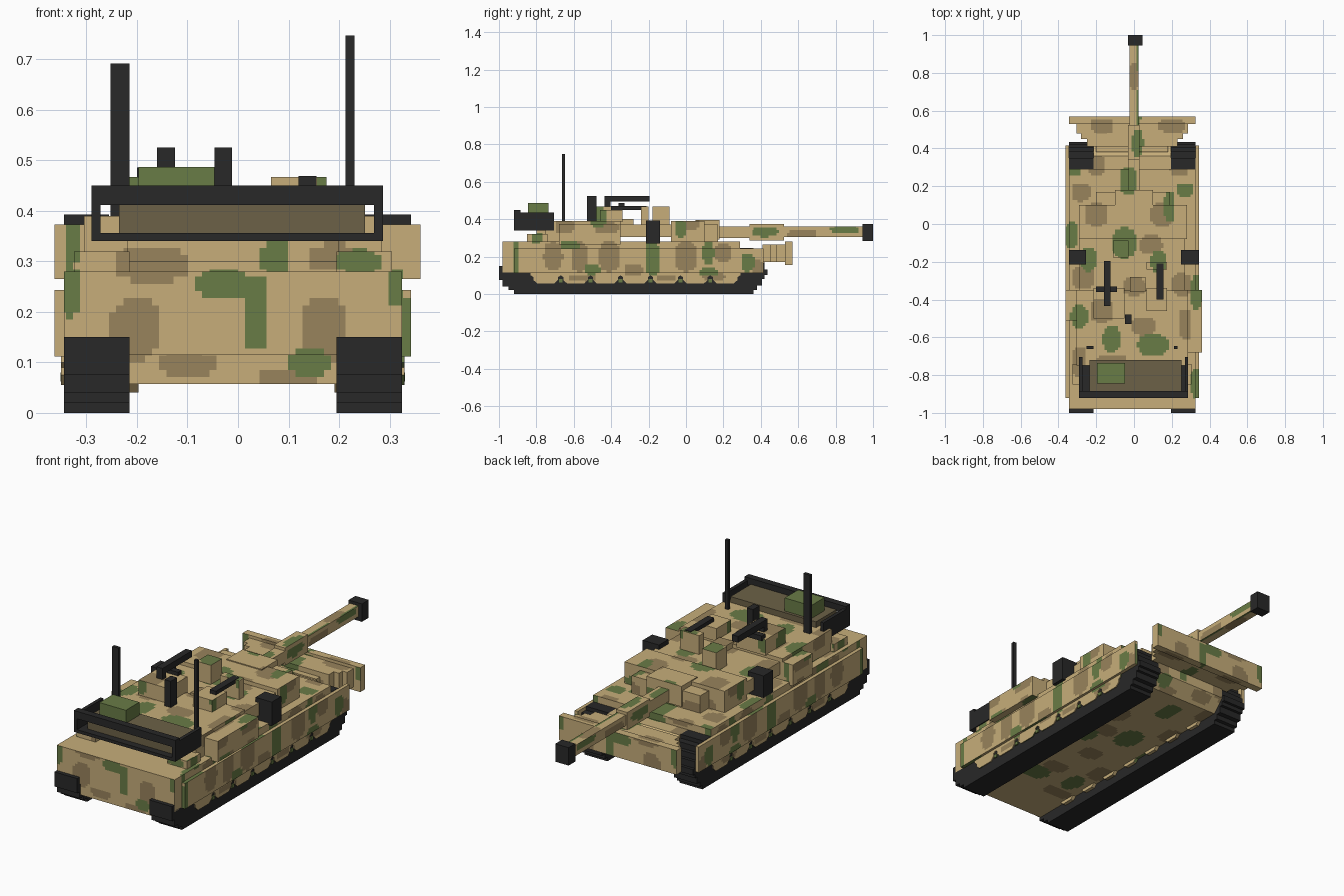
import bpy, bmesh, math
from mathutils import Vector

old = bpy.data.objects.get("Cube")
if old:
    bpy.data.objects.remove(old, do_unlink=True)


def material(name, rgb):
    lin = [((c / 255 + 0.055) / 1.055) ** 2.4 for c in rgb] + [1]
    m = bpy.data.materials.new(name)
    m.use_nodes = True
    m.diffuse_color = lin
    m.node_tree.nodes["Principled BSDF"].inputs["Base Color"].default_value = lin
    return m


TAN = material("camo tan", (199, 174, 122))
BROWN = material("camo brown", (152, 131, 92))
GREEN = material("camo green", (105, 124, 70))
BLACK = material("dark rubber and steel", (40, 40, 40))
CANVAS = material("stowed canvas", (108, 97, 71))
CAMO = [TAN, BROWN, GREEN]

# Camouflage patches: centre and half size (u, v, ru, rv)
SIDE = {
    1: [(-.71, .2, .05, .075), (-.57, .2, .045, .08), (-.41, .2, .055, .08),
        (.0, .2, .06, .08), (.2, .22, .04, .05), (-.28, .13, .05, .03), (.38, .14, .03, .04),
        (-.65, .36, .05, .035), (-.42, .35, .06, .03), (.03, .37, .04, .03), (.62, .32, .08, .02),
        (.15, .09, .06, .02), (-.55, .085, .07, .02), (-.1, .085, .05, .02)],
    2: [(-.91, .19, .02, .09), (-.62, .26, .05, .025), (-.18, .19, .038, .09), (-.5, .13, .04, .025),
        (.12, .22, .03, .06), (.33, .17, .035, .05), (-.47, .41, .04, .06), (-.03, .35, .025, .05),
        (.42, .33, .07, .025), (.85, .345, .08, .015), (-.8, .3, .03, .03), (.12, .12, .05, .02)]}
FRONT = {
    1: [(-.205, .165, .048, .06), (.17, .165, .048, .06), (-.17, .295, .07, .035),
        (.19, .31, .05, .025), (-.1, .095, .055, .022), (.1, .072, .06, .012)],
    2: [(-.03, .255, .055, .028), (.035, .2, .027, .07), (.075, .31, .028, .035),
        (-.33, .24, .018, .05), (.315, .25, .018, .035), (.14, .1, .04, .025), (.335, .16, .015, .07),
        (.24, .3, .045, .02), (-.33, .34, .015, .05), (-.2, .45, .03, .05), (.168, .46, .014, .03)]}
TOP = {
    1: [(-.2, .05, .06, .06), (-.2, .31, .05, .05), (.24, .3, .05, .05), (.15, .05, .06, .06),
        (-.17, -.46, .06, .06), (.05, -.54, .06, .05), (-.12, -.73, .08, .04), (.27, -.53, .035, .08),
        (-.27, -.28, .06, .06), (.25, -.32, .05, .06), (-.17, .52, .06, .04), (.2, .52, .07, .035),
        (-.29, -.73, .04, .08), (0, .78, .03, .07), (0, -.33, .06, .05), (.09, -.11, .06, .05),
        (-.28, .17, .05, .05)],
    2: [(-.05, -.1, .06, .08), (.19, .09, .03, .08), (.1, -.64, .08, .055), (-.12, -.61, .045, .07),
        (.33, -.36, .03, .09), (-.29, -.49, .045, .06), (.02, .43, .03, .07), (-.33, -.06, .035, .07),
        (.13, -.2, .04, .06), (-.03, .23, .045, .07), (.33, -.84, .03, .08), (.025, .62, .012, .1),
        (-.24, -.19, .04, .06), (.022, .88, .012, .07), (-.31, .3, .03, .05), (.27, .18, .04, .04)]}


def camo_index(f):
    n, c = f.normal, f.calc_center_median()
    if abs(n.z) > .7:
        u, v, patches = c.x, c.y, TOP
    elif abs(n.x) > .7:
        u, v, patches = c.y, c.z, SIDE
    else:
        u, v, patches = c.x, c.z, FRONT
    for k in (2, 1):
        if any(abs((u - a) / p) ** 3 + abs((v - b) / q) ** 3 < 1 for a, b, p, q in patches[k]):
            return k
    return 0


def finish(name, bm, mats):
    bmesh.ops.recalc_face_normals(bm, faces=bm.faces[:])
    if len(mats) > 1:
        # cut on a regular grid so the patches get stepped edges
        step = .0142
        for axis in range(3):
            vals = [v.co[axis] for v in bm.verts]
            for i in range(math.floor(min(vals) / step) + 1, math.ceil(max(vals) / step)):
                co, no = Vector((0, 0, 0)), Vector((0, 0, 0))
                co[axis], no[axis] = i * step, 1
                bmesh.ops.bisect_plane(bm, geom=bm.verts[:] + bm.edges[:] + bm.faces[:],
                                       dist=1e-5, plane_co=co, plane_no=no)
        bm.normal_update()
        for f in bm.faces:
            f.material_index = camo_index(f)
    me = bpy.data.meshes.new(name)
    bm.to_mesh(me)
    bm.free()
    for m in mats:
        me.materials.append(m)
    bpy.context.collection.objects.link(bpy.data.objects.new(name, me))


def prism(name, pts, x0, x1, mats):
    """Extrude a (y, z) outline from x0 to x1."""
    bm = bmesh.new()
    face = bm.faces.new([bm.verts.new((x0, y, z)) for y, z in pts])
    ext = bmesh.ops.extrude_face_region(bm, geom=[face])["geom"]
    bmesh.ops.translate(bm, vec=(x1 - x0, 0, 0),
                        verts=[v for v in ext if isinstance(v, bmesh.types.BMVert)])
    finish(name, bm, mats)


def box(name, x0, x1, y0, y1, z0, z1, mats=CAMO):
    prism(name, [(y0, z0), (y1, z0), (y1, z1), (y0, z1)], x0, x1, mats)


DARK = [BLACK]

# Hull
box("upper_hull", -.345, .325, -.98, .29, .115, .28)
box("lower_hull", -.215, .195, -.975, .29, .057, .116)
prism("bow", [(.28, .057), (.36, .057), (.42, .12), (.42, .2), (.36, .245), (.28, .245)],
      -.215, .195, CAMO)
box("blade_mount", -.2, .18, .38, .45, .17, .24)
for i, (w, y0, y1) in enumerate([(.24, .41, .45), (.27, .45, .48), (.295, .48, .53)]):
    box(f"blade_step_{i + 1}", -.01 - w, -.01 + w, y0, y1, .17, .265)
box("front_blade", -.345, .325, .53, .57, .155, .28)

# Tracks, wheels and skirts on both sides
track = [(-.92, 0), (.36, 0), (.36, .02), (.38, .02), (.38, .045), (.405, .045), (.405, .08),
         (.42, .08), (.42, .1), (.435, .1), (.435, .13), (.42, .13), (.42, .165), (.405, .165),
         (.405, .195), (.385, .195), (.385, .225), (.35, .225), (.35, .245), (.28, .245),
         (.28, .12), (-.975, .12), (-.975, .15), (-1, .15), (-1, .075), (-.98, .075),
         (-.98, .04), (-.95, .04), (-.95, .02), (-.92, .02)]
wheel = [(-.045, .055), (.045, .055), (.066, .075), (.066, .09), (.081, .1), (.081, .118),
         (-.081, .118), (-.081, .1), (-.066, .09), (-.066, .075)]
inner_wheel = [(-.03, .04), (.03, .04), (.06, .07), (.06, .115), (-.06, .115), (-.06, .07)]
for side, xa, xb, out, skirt, hub in (("right", -.345, -.215, -1, -.363, .018),
                                      ("left", .195, .325, 1, .343, .004)):
    prism(f"{side}_track", track, xa, xb, DARK)
    outer, inner = (xb, xa) if out > 0 else (xa, xb)
    box(f"{side}_skirt", *sorted((outer, skirt)), -.92, .415, .112, .243)
    for i in range(7):
        cy = -.75 + .16 * i
        prism(f"{side}_wheel_{i + 1}", [(cy + y, z) for y, z in wheel],
              outer, outer + out * .005, CAMO)
        prism(f"{side}_inner_wheel_{i + 1}", [(cy + y, z) for y, z in inner_wheel],
              inner, inner - out * hub, CAMO)
        if i < 6:
            box(f"{side}_return_roller_{i + 1}", *sorted((outer, outer + out * .006)),
                cy + .07, cy + .09, .062, .08, [GREEN])

# Turret
box("turret_rear", -.305, .285, -.75, -.35, .28, .39)
box("turret_middle", -.29, .27, -.36, -.07, .305, .37)
box("turret_front", -.29, .28, -.08, .1, .28, .39)
box("turret_nose", -.2, .19, .1, .17, .28, .37)
box("mantlet", -.1, .1, .05, .18, .29, .395)
for side, xa, xb in (("right", -.325, -.215), ("left", .195, .305)):
    box(f"{side}_rear_bin", xa, xb, -.85, -.74, .28, .32)
box("rear_shelf", -.22, .2, -.8, -.74, .3, .35)
box("right_turret_box", -.363, -.3, -.51, -.35, .265, .373)
box("left_turret_box", .28, .361, -.68, -.35, .265, .373)
box("right_smoke_launcher", -.345, -.255, -.215, -.138, .27, .393, DARK)
box("left_smoke_launcher", .25, .343, -.215, -.138, .27, .393, DARK)

# Gun
box("barrel_base", -.03, .03, .16, .36, .3, .36)
box("barrel_sleeve", -.033, .03, .34, .525, .285, .375)
box("barrel", -.025, .025, .5, .96, .305, .36)
box("muzzle", -.032, .044, .945, 1, .283, .375, DARK)

# Roof hatches, sights and roof guns
box("right_cupola", -.215, -.05, -.5, -.34, .385, .467)
box("left_cupola", .065, .175, -.46, -.34, .385, .45)
box("left_hatch_sight", .065, .175, -.24, -.2, .36, .467)
box("gunner_sight", -.11, -.03, -.178, -.088, .365, .468)
box("roof_step", -.02, .06, -.36, -.28, .365, .4)
box("right_roof_gun", -.16, -.125, -.435, -.195, .493, .525, DARK)
box("right_gun_cradle", -.2, -.09, -.36, -.33, .46, .486, DARK)
box("right_gun_grip", -.16, -.125, -.435, -.405, .462, .5, DARK)
box("left_roof_gun", .12, .155, -.4, -.21, .45, .469, DARK)
box("roof_periscope", -.047, -.012, -.53, -.478, .385, .525, DARK)

# Antennas
box("right_antenna", -.252, -.215, -.663, -.647, .385, .692, DARK)
box("left_antenna", .213, .231, -.663, -.647, .385, .747, DARK)

# Stowage rack: floor, rear frame, side rails and load
box("rack_floor", -.29, .287, -.92, -.705, .34, .356, DARK)
box("rack_rear_top", -.29, .287, -.92, -.885, .412, .45, DARK)
for side, xa, xb in (("right", -.29, -.272), ("left", .269, .287)):
    box(f"{side}_rack_rail", xa, xb, -.92, -.705, .35, .435, DARK)
box("rack_load", -.236, .251, -.885, -.72, .35, .42, [CANVAS])
box("crate", -.197, -.047, -.845, -.735, .415, .487, [GREEN])
